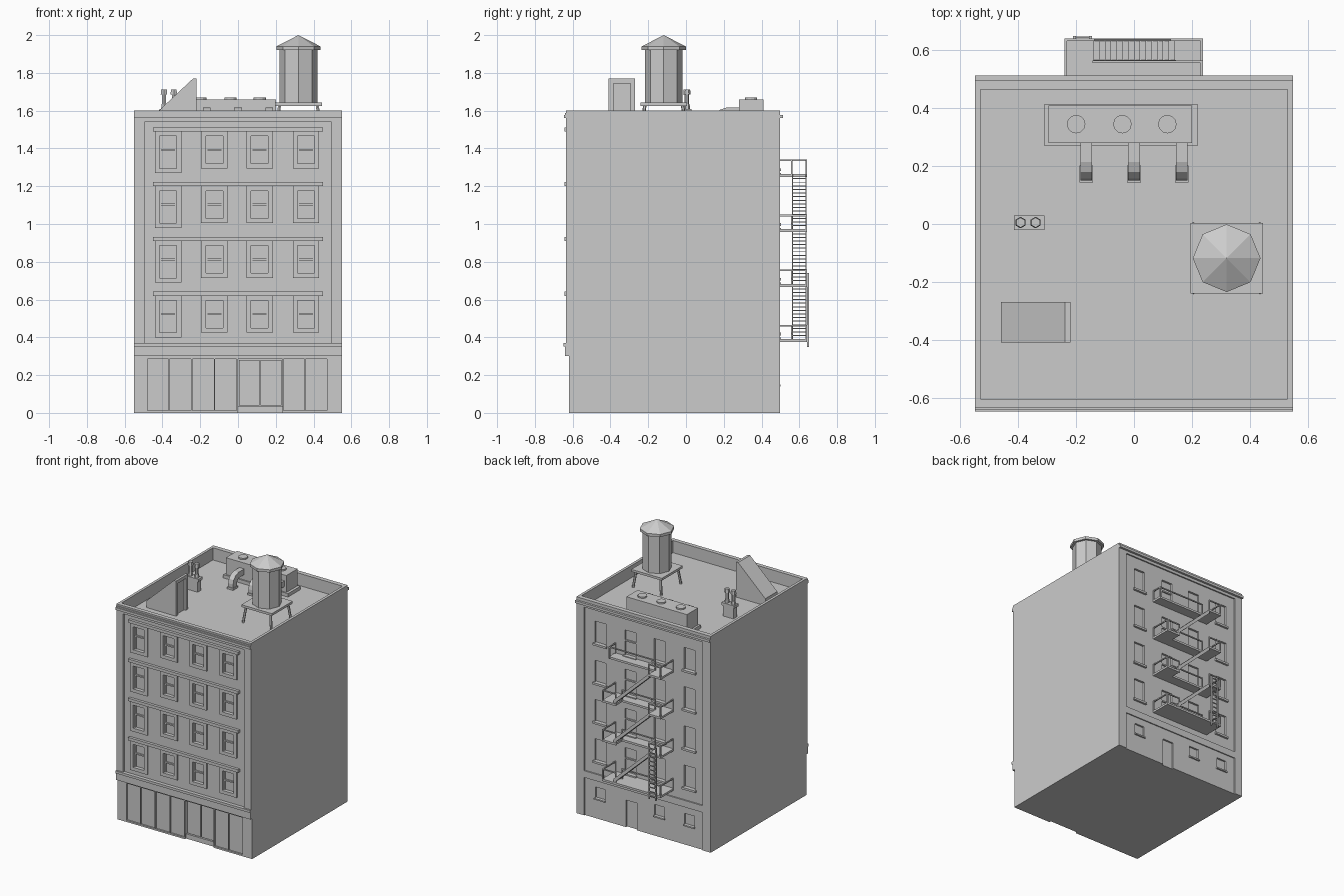
import bpy, bmesh
from mathutils import Vector, Matrix

if "Cube" in bpy.data.objects:
    bpy.data.objects.remove(bpy.data.objects["Cube"])


def finish(name, bm):
    bmesh.ops.recalc_face_normals(bm, faces=bm.faces)
    me = bpy.data.meshes.new(name)
    bm.to_mesh(me)
    bm.free()
    ob = bpy.data.objects.new(name, me)
    bpy.context.collection.objects.link(ob)
    return ob


def boxes(name, items):
    """One object from boxes given as (x0, x1, y0, y1, z0, z1)."""
    bm = bmesh.new()
    for x0, x1, y0, y1, z0, z1 in items:
        m = (Matrix.Translation(((x0 + x1) / 2, (y0 + y1) / 2, (z0 + z1) / 2))
             @ Matrix.Diagonal((x1 - x0, y1 - y0, z1 - z0, 1)))
        bmesh.ops.create_cube(bm, size=1, matrix=m)
    return finish(name, bm)


def prism(name, pts, axis, a, b):
    """Extrude a 2D profile: axis 'y' takes (x, z) points, axis 'x' takes (y, z)."""
    bm = bmesh.new()
    co = (lambda p: (p[0], a, p[1])) if axis == 'y' else (lambda p: (a, p[0], p[1]))
    f = bm.faces.new([bm.verts.new(co(p)) for p in pts])
    r = bmesh.ops.extrude_face_region(bm, geom=[f])
    d = (0, b - a, 0) if axis == 'y' else (b - a, 0, 0)
    bmesh.ops.translate(bm, vec=d, verts=[v for v in r['geom'] if isinstance(v, bmesh.types.BMVert)])
    return finish(name, bm)


def cones(name, items, sides):
    """Tapered cylinders given as (start, end, r1, r2)."""
    bm = bmesh.new()
    for p, q, r1, r2 in items:
        p, q = Vector(p), Vector(q)
        d = q - p
        rot = Vector((0, 0, 1)).rotation_difference(d).to_matrix().to_4x4()
        bmesh.ops.create_cone(bm, cap_ends=True, segments=sides, radius1=r1, radius2=r2,
                              depth=d.length, matrix=Matrix.Translation((p + q) / 2) @ rot)
    return finish(name, bm)


def cut(ob, items):
    cutter = boxes("cutter", items)
    mod = ob.modifiers.new("cut", 'BOOLEAN')
    mod.operation, mod.solver, mod.object = 'DIFFERENCE', 'EXACT', cutter
    bpy.context.view_layer.objects.active = ob
    bpy.ops.object.modifier_apply(modifier="cut")
    bpy.data.objects.remove(cutter)


ROOF, FRONT, BACK = 1.51, -0.622, 0.487
COLS = (-0.37, -0.125, 0.115, 0.36)
ROWS = [0.29 * i for i in range(4)]          # storey offsets

# Main block: wall panels and roof well, then windows and doors
body = boxes("building_body", [(-.55, .55, -.635, .497, 0, 1.6)])
cut(body, [(-.6, .6, -.7, -.62, -.1, .30),
           (-.495, .495, -.7, FRONT, .37, 1.54),
           (-.485, .485, BACK, .6, .33, 1.54),
           (-.485, .485, .489, .6, -.1, .28),
           (-.53, .53, -.605, .464, ROOF, 1.7)])
holes, frames, sashes, sills = [], [], [], []
for z in ROWS:
    for i, x in enumerate(COLS):
        # front windows; the first column is taller
        zb = .425 if i == 0 else .45
        lo, hi, yf = z + zb, z + .595, FRONT
        holes.append((x - .045, x + .045, -.7, -.606, lo, hi))
        frames += [(x - .07, x - .045, yf - .01, yf + .004, lo - .025, hi + .025),
                   (x + .045, x + .07, yf - .01, yf + .004, lo - .025, hi + .025),
                   (x - .045, x + .045, yf - .01, yf + .004, lo - .025, lo),
                   (x - .045, x + .045, yf - .01, yf + .004, hi, hi + .025)]
        sashes += [(x - .045, x + .045, -.617, -.604, z + .518, z + .528),
                   (x - .045, x - .037, -.613, -.604, lo, hi),
                   (x + .037, x + .045, -.613, -.604, lo, hi)]
        # back windows; the third column opens on the fire escape
        lo = z + (.40 if i == 2 else .425)
        holes.append((x - .045, x + .045, .472, .6, lo, z + .585))
        sills.append((x - .055, x + .055, .48, .502, lo - .015, lo))
        if i == 2:
            sashes += [(x - .045, x + .045, .47, .482, z + .50, z + .51)]
# storefront bays, entrance and ground-floor back openings
for x0 in (-.48, -.24, .24):
    holes += [(x0, x0 + .112, -.7, -.608, .012, .285),
              (x0 + .118, x0 + .232, -.7, -.608, .012, .285)]
holes += [(0, .235, -.7, -.59, -.1, .285), (.06, .15, .476, .6, -.1, .2)]
for x in (.36, -.125, -.37):
    holes.append((x - .04, x + .04, .476, .6, .15, .23))
    sills.append((x - .045, x + .045, .48, .5, .14, .15))
cut(body, holes)
boxes("front_window_surrounds", frames)
boxes("window_sashes", sashes)
boxes("back_window_sills", sills)
boxes("entrance_doors", [(.006, .114, -.6, -.585, .04, .28), (.12, .229, -.6, -.585, .04, .28)])
boxes("entrance_step", [(0, .235, -.606, -.585, 0, .035)])

# Horizontal mouldings
boxes("front_lintel_bands", [(-.45, .45, -.642, -.615, z + .62, z + .642) for z in ROWS])
boxes("cornices", [(-.55, .55, -.647, -.63, 1.56, 1.578), (-.55, .55, -.641, -.63, 1.578, 1.588),
                   (-.55, .55, .49, .513, 1.56, 1.578), (-.55, .55, -.648, -.63, .352, .37),
                   (-.55, .55, -.64, -.63, .30, .352)])

# Fire escape: platforms, rails and flights all rising towards -x
LEVELS = (.375, .667, .958, 1.25)
deck, rails, treads = [], [], []
T = .004


def rail(x0, x1, y0, y1, z):
    rails.append((x0 - T, x1 + T, y0 - T, y1 + T, z + .083, z + .091))
    rails.extend((x - T, x + T, y - T, y + T, z, z + .09)
                 for x, y in ((x0, y0), (x1, y1)))


for i, z in enumerate(LEVELS):
    deck.append((-.24, .238, BACK, .562, z, z + .015))
    deck.append((-.24, -.14, .562, .64, z, z + .015))
    rail(-.236, -.236, .49, .636, z)
    rail(-.236, -.14, .636, .636, z)
    rail(.234, .234, .49, .56 if i == 3 else .636, z)
    rail(-.14, .234 if i == 3 else .13, .56, .56, z)
    if i < 3:
        deck.append((.13, .238, .562, .64, z, z + .015))
        rail(.13, .234, .636, .636, z)
        z0, z1 = z + .01, LEVELS[i + 1] + .015
        for y in (.56, .633):
            prism("stair_stringer", [(.145, z0), (.145, z0 + .03), (-.14, z1), (-.14, z1 - .03)],
                  'y', y, y + .006)
        for k in range(14):
            t = (k + .5) / 14
            x, h = .14 - .28 * t, z0 + .012 + (z1 - z0 - .03) * t
            treads.append((x - .011, x + .011, .563, .636, h, h + .005))
    if i == 0:
        deck.append((-.14, .13, .562, .64, z, z + .015))
boxes("fire_escape_platforms", deck)
boxes("fire_escape_rails", rails)
boxes("fire_escape_treads", treads)
boxes("drop_ladder", [(x - .005, x + .005, .64, .65, .35, .74) for x in (-.205, -.15)]
      + [(-.205, -.15, .643, .648, .37 + .032 * k, .377 + .032 * k) for k in range(12)])

# Water tower
cx, cy = .32, -.118
cones("water_tank", [((cx, cy, 1.64), (cx, cy, 1.925), .1, .1)], 8)
cones("tank_roof", [((cx, cy, 1.92), (cx, cy, 1.94), .117, .117),
                    ((cx, cy, 1.94), (cx, cy, 2.0), .117, 0)], 8)
boxes("tank_platform", [(cx - .125, cx + .125, cy - .122, cy + .122, 1.625, 1.642)])
cones("tank_legs", [((cx + sx * .115, cy + sy * .115, ROOF), (cx + sx * .1, cy + sy * .1, 1.63), .009, .009)
                    for sx in (-1, 1) for sy in (-1, 1)], 6)

# Stair bulkhead with door
head = prism("stair_bulkhead", [(-.46, ROOF - .01), (-.22, ROOF - .01), (-.22, 1.77),
                                (-.238, 1.77), (-.46, 1.562)], 'y', -.41, -.27)
cut(head, [(-.235, -.1, -.385, -.295, ROOF, 1.745)])

# Vent pipes on a small chimney box
boxes("vent_base", [(-.405, -.32, -.015, .025, ROOF - .01, 1.59), (-.415, -.31, -.02, .03, 1.59, 1.61)])
pipes = []
for x in (-.392, -.34):
    pipes += [((x, .005, 1.6), (x, .005, 1.69), .012, .012),
              ((x, .005, 1.685), (x, .005, 1.712), .02, .017),
              ((x, .005, 1.605), (x, .005, 1.635), .018, .014)]
cones("vent_pipes", pipes, 6)

# Air handling unit, fans and curved ducts
boxes("air_unit", [(-.31, .22, .27, .415, ROOF - .01, 1.535), (-.295, .2, .28, .41, 1.535, 1.66)])
cones("unit_fans", [((x, .345, 1.655), (x, .345, 1.67), .032, .032) for x in (-.2, -.04, .115)], 12)
for x in (-.165, 0, .165):
    prism("air_duct", [(.285, 1.617), (.215, 1.617), (.18, 1.605), (.157, 1.58), (.15, 1.55), (.15, ROOF),
                       (.195, ROOF), (.195, 1.55), (.205, 1.567), (.225, 1.575), (.285, 1.575)],
          'x', x - .02, x + .02)
boxes("duct_flanges", [(x - .024, x + .024, .144, .202, ROOF - .01, 1.525) for x in (-.165, 0, .165)])
